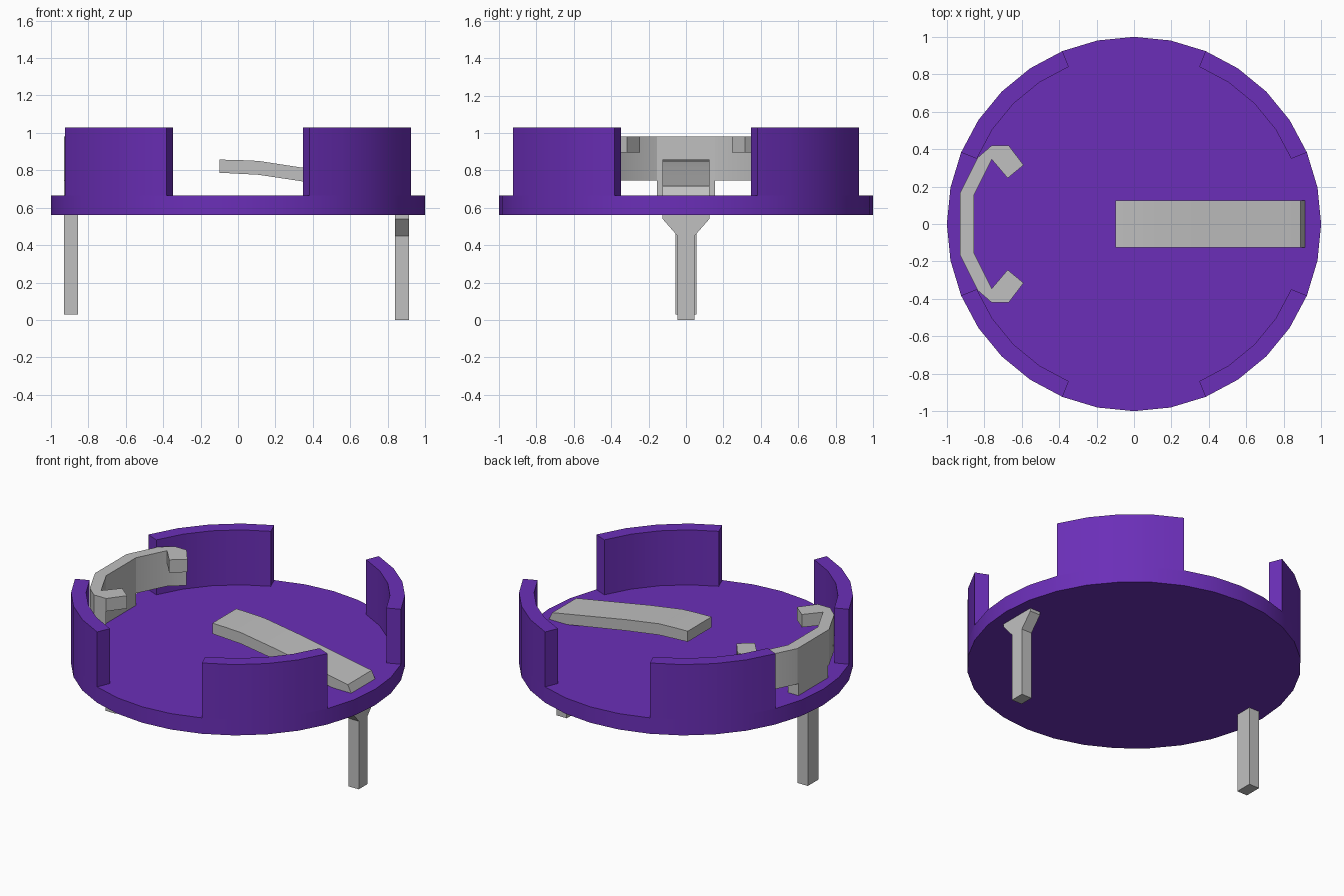
import bpy, bmesh, math

cube = bpy.data.objects.get("Cube")
if cube:
    bpy.data.objects.remove(cube, do_unlink=True)


def material(name, rgb):
    mat = bpy.data.materials.new(name)
    mat.use_nodes = True
    mat.diffuse_color = (*rgb, 1)
    mat.node_tree.nodes["Principled BSDF"].inputs["Base Color"].default_value = (*rgb, 1)
    return mat


PURPLE = material("purple plastic", (0.147, 0.028, 0.479))
GREY = material("grey metal", (0.527, 0.527, 0.527))


def prism(name, outline, axis, lo, hi, mat):
    """Extrude a 2D outline along an axis from lo to hi."""
    place = {"x": lambda a, b, t: (t, a, b),
             "y": lambda a, b, t: (a, t, b),
             "z": lambda a, b, t: (a, b, t)}[axis]
    bm = bmesh.new()
    base = bm.faces.new([bm.verts.new(place(a, b, lo)) for a, b in outline])
    top = bmesh.ops.extrude_face_region(bm, geom=[base], use_keep_orig=True)["geom"]
    for v in top:
        if isinstance(v, bmesh.types.BMVert):
            v.co["xyz".index(axis)] = hi
    bmesh.ops.recalc_face_normals(bm, faces=bm.faces)
    mesh = bpy.data.meshes.new(name)
    bm.to_mesh(mesh)
    bm.free()
    obj = bpy.data.objects.new(name, mesh)
    bpy.context.collection.objects.link(obj)
    mesh.materials.append(mat)
    bpy.ops.object.select_all(action="DESELECT")
    obj.select_set(True)
    bpy.context.view_layer.objects.active = obj
    bpy.ops.object.shade_smooth_by_angle(angle=math.radians(25))
    return obj


def ring_point(radius, step):
    a = math.tau * step / 32
    return radius * math.cos(a), radius * math.sin(a)


# Round base plate
prism("base_plate", [ring_point(1, i) for i in range(32)], "z", 0.56, 0.665, PURPLE)

# Four curved walls, each an eighth of the rim
for n, label in enumerate(["back_left", "back_right", "front_right", "front_left"]):
    steps = range(8 * n + 2, 8 * n + 7)
    outline = [ring_point(1, s) for s in steps] + [ring_point(0.91, s) for s in reversed(steps)]
    prism(label + "_wall", outline, "z", 0.66, 1.028, PURPLE)

# Bent contact spring rising from the left side towards the middle
spring = [(-0.1, 0.857), (0.0, 0.855), (0.11, 0.85), (0.35, 0.813), (0.89, 0.715), (0.915, 0.665),
          (0.915, 0.6), (0.84, 0.6), (0.84, 0.655), (0.35, 0.74), (0.11, 0.776), (-0.1, 0.787)]
prism("contact_spring", spring, "y", -0.125, 0.125, GREY)

# Spring pin, wide at the plate and narrow below
half = [(0.046, 0.0), (0.046, 0.45), (0.125, 0.54), (0.125, 0.62)]
prism("spring_pin", half + [(-y, z) for y, z in reversed(half)], "x", 0.84, 0.915, GREY)

# Side clip: a folded band wrapping round the right side
outer = [(-0.93, 0.165), (-0.835, 0.355), (-0.76, 0.42), (-0.67, 0.42)]
inner = [(-0.76, 0.345), (-0.855, 0.155)]
wing = outer + inner
band = wing + [(x, -y) for x, y in reversed(wing)]
prism("clip_band", band, "z", 0.745, 0.98, GREY)

# Short hooks at the upper ends of the clip
for side, label in ((1, "back"), (-1, "front")):
    hook = [(-0.67, 0.42), (-0.59, 0.315), (-0.675, 0.245), (-0.76, 0.345)]
    prism("clip_hook_" + label, [(x, side * y) for x, y in hook], "z", 0.895, 0.98, GREY)

# Clip foot standing on the plate, and the pin below it
prism("clip_foot", [(-0.155, 0.62), (0.155, 0.62), (0.155, 0.75), (-0.155, 0.75)],
      "x", -0.93, -0.855, GREY)
prism("clip_pin", [(-0.056, 0.03), (0.056, 0.03), (0.056, 0.62), (-0.056, 0.62)],
      "x", -0.93, -0.855, GREY)
